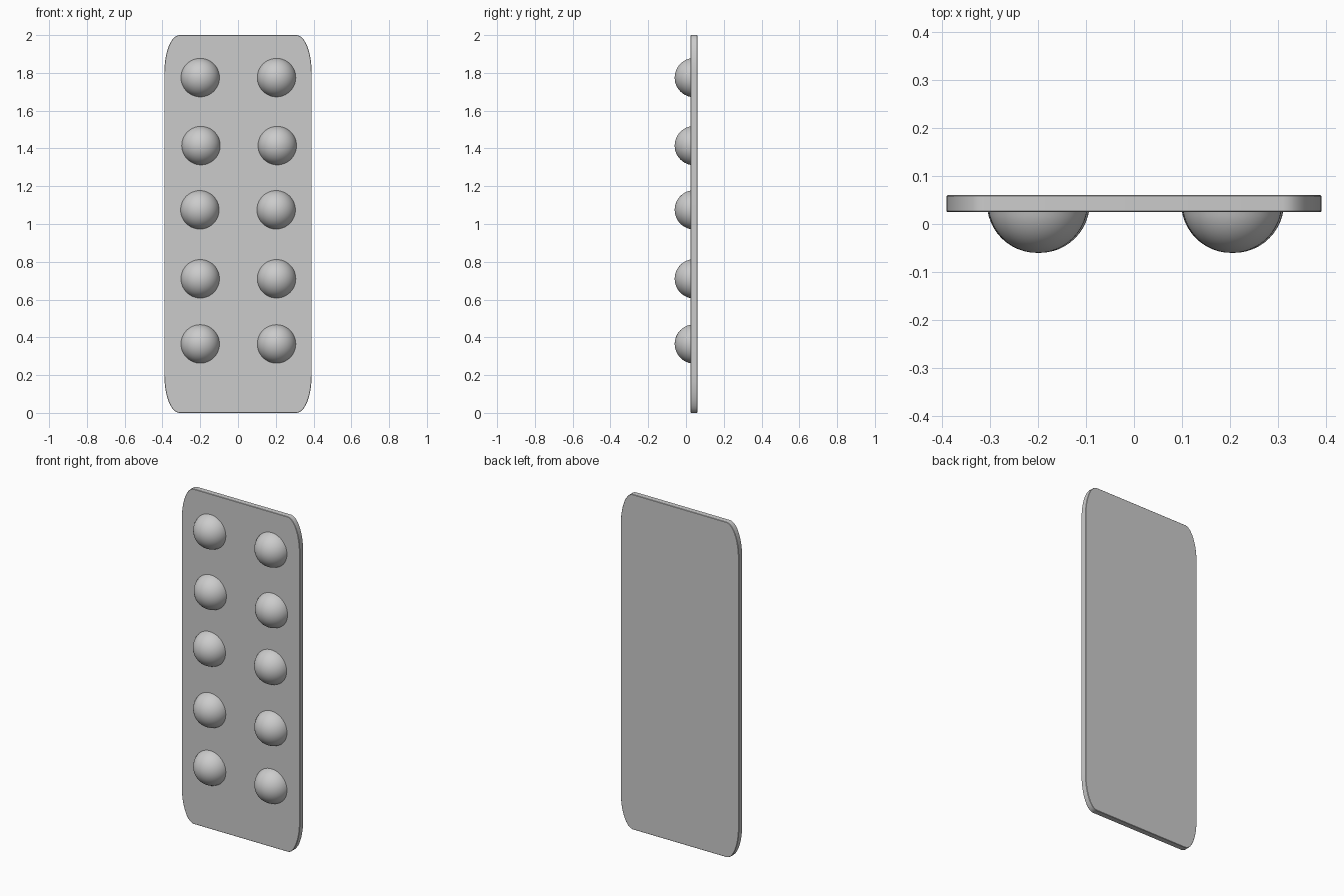
import bpy
import bmesh
from math import pi, cos, sin, radians
from mathutils import Matrix

cube = bpy.data.objects.get("Cube")
if cube:
    bpy.data.objects.remove(cube, do_unlink=True)

grey = bpy.data.materials.new("light grey")
grey.use_nodes = True
grey.diffuse_color = (0.6, 0.6, 0.6, 1)
grey.node_tree.nodes["Principled BSDF"].inputs["Base Color"].default_value = (0.6, 0.6, 0.6, 1)

HALF_W, HEIGHT = 0.39, 2.0
FRONT, BACK = 0.025, 0.06
CORNER_X, CORNER_Z, STEPS = 0.08, 0.2, 10


def finish(bm, name):
    mesh = bpy.data.meshes.new(name)
    bmesh.ops.recalc_face_normals(bm, faces=bm.faces)
    bm.to_mesh(mesh)
    bm.free()
    mesh.materials.append(grey)
    obj = bpy.data.objects.new(name, mesh)
    bpy.context.collection.objects.link(obj)
    bpy.ops.object.select_all(action='DESELECT')
    obj.select_set(True)
    bpy.context.view_layer.objects.active = obj
    bpy.ops.object.shade_smooth_by_angle(angle=radians(30))
    return obj


# Backing card: a panel with tall elliptical corners
bm = bmesh.new()
outline = []
for quarter, (sx, sz) in enumerate([(1, 1), (-1, 1), (-1, -1), (1, -1)]):
    for i in range(STEPS + 1):
        a = (quarter + i / STEPS) * pi / 2
        x = sx * (HALF_W - CORNER_X) + CORNER_X * cos(a)
        z = HEIGHT / 2 + sz * (HEIGHT / 2 - CORNER_Z) + CORNER_Z * sin(a)
        outline.append(bm.verts.new((x, FRONT, z)))
face = bm.faces.new(outline)
extruded = bmesh.ops.extrude_face_region(bm, geom=[face])["geom"]
moved = [v for v in extruded if isinstance(v, bmesh.types.BMVert)]
bmesh.ops.translate(bm, verts=moved, vec=(0, BACK - FRONT, 0))
# Slightly softened rims
rims = [e for e in bm.edges if abs(e.verts[0].co.y - e.verts[1].co.y) < 0.001]
bmesh.ops.bevel(bm, geom=rims, offset=0.002, segments=1, affect='EDGES')
finish(bm, "backing_card")


# Domed blisters: spheres sunk into the card, with the hidden back cut away
def dome(name, x, z):
    bm = bmesh.new()
    place = Matrix.Translation((x, 0.044, z)) @ Matrix.Rotation(pi / 2, 4, 'X')
    bmesh.ops.create_uvsphere(bm, u_segments=48, v_segments=24, radius=0.104, matrix=place)
    bmesh.ops.bisect_plane(bm, geom=bm.verts[:] + bm.edges[:] + bm.faces[:],
                           plane_co=(0, 0.03, 0), plane_no=(0, 1, 0), clear_outer=True)
    bmesh.ops.holes_fill(bm, edges=[e for e in bm.edges if e.is_boundary])
    finish(bm, name)


rows = [(0, 0.365), (0, 0.71), (-0.002, 1.075), (0.004, 1.415), (0, 1.775)]
for number, (shift, z) in enumerate(rows, 1):
    dome(f"right_blister_{number}", -0.2 + shift, z)
    dome(f"left_blister_{number}", 0.204 + shift, z)
